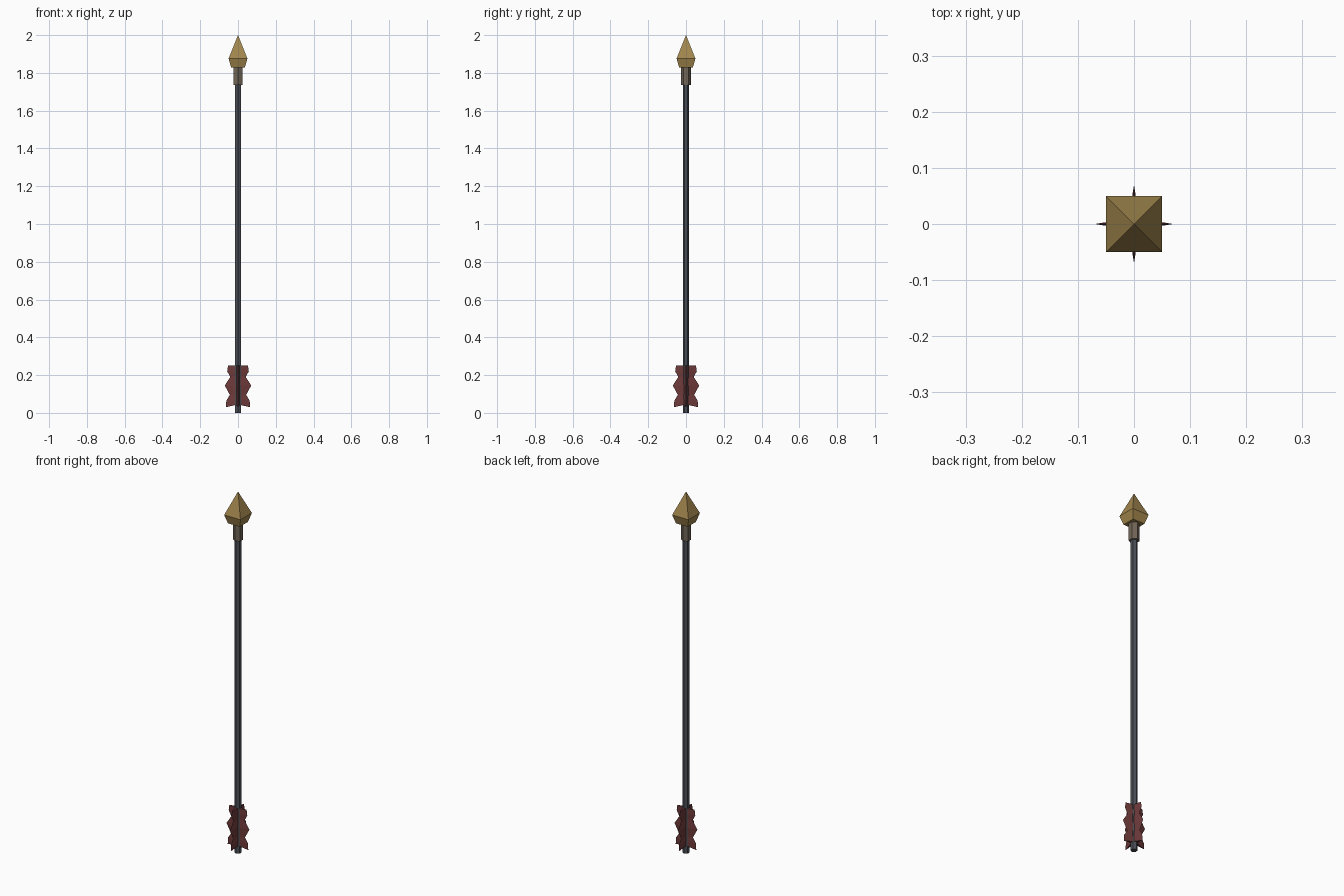
import bpy, bmesh, math

if "Cube" in bpy.data.objects:
    bpy.data.objects.remove(bpy.data.objects["Cube"])

def material(name, rgb):
    m = bpy.data.materials.new(name)
    m.diffuse_color = (*rgb, 1)
    m.use_nodes = True
    m.node_tree.nodes["Principled BSDF"].inputs["Base Color"].default_value = m.diffuse_color
    return m

iron = material("dark iron", (0.07, 0.078, 0.092))
bronze = material("dull bronze", (0.17, 0.135, 0.095))
brass = material("brass", (0.36, 0.24, 0.075))
red = material("dark red", (0.155, 0.042, 0.042))

def finish(name, bm, mat):
    bmesh.ops.recalc_face_normals(bm, faces=bm.faces)
    mesh = bpy.data.meshes.new(name)
    bm.to_mesh(mesh)
    bm.free()
    mesh.materials.append(mat)
    ob = bpy.data.objects.new(name, mesh)
    bpy.context.collection.objects.link(ob)
    return ob

def lathe(name, rows, sides, turn, mat):
    """Stack polygon rings given as (radius, z); radius 0 makes a point."""
    bm = bmesh.new()
    rings = []
    for r, z in rows:
        n = sides if r else 1
        rings.append([bm.verts.new((r * math.cos(turn + i * math.tau / sides),
                                    r * math.sin(turn + i * math.tau / sides), z))
                      for i in range(n)])
    for a, b in zip(rings, rings[1:]):
        for i in range(sides):
            j = (i + 1) % sides
            if len(b) == 1:
                bm.faces.new((a[i], a[j], b[0]))
            else:
                bm.faces.new((a[i], a[j], b[j], b[i]))
    for ring in (rings[0], rings[-1]):
        if len(ring) > 2:
            bm.faces.new(ring)
    return finish(name, bm, mat)

# hexagonal shaft and the collar under the head
lathe("shaft", [(0.017, 0), (0.017, 1.80)], 6, math.pi / 2, iron)
lathe("collar", [(0.026, 1.735), (0.026, 1.84)], 6, math.pi / 2, bronze)

# four-sided pointed head
d = math.sqrt(2)
lathe("arrow_head", [(0.036 * d, 1.828), (0.05 * d, 1.876), (0, 2.0)], 4, math.pi / 4, brass)

# four wedge-shaped feathers: (reach, edge height, root height)
outline = [(0.053, 0.25, 0.25), (0.057, 0.22, 0.22), (0.041, 0.19, 0.19),
           (0.070, 0.145, 0.145), (0.043, 0.095, 0.095),
           (0.062, 0.065, 0.07), (0.063, 0.03, 0.045)]
for k in range(4):
    c, s = round(math.cos(k * math.pi / 2)), round(math.sin(k * math.pi / 2))
    bm = bmesh.new()
    rows = []
    for reach, ze, zr in outline:
        rows.append([bm.verts.new((x * c - y * s, x * s + y * c, z))
                     for x, y, z in ((0, -0.011, zr), (reach, 0, ze), (0, 0.011, zr))])
    for a, b in zip(rows, rows[1:]):
        for i in range(3):
            j = (i + 1) % 3
            bm.faces.new((a[i], a[j], b[j], b[i]))
    bm.faces.new(rows[0])
    bm.faces.new(rows[-1])
    finish(f"feather_{k + 1}", bm, red)
